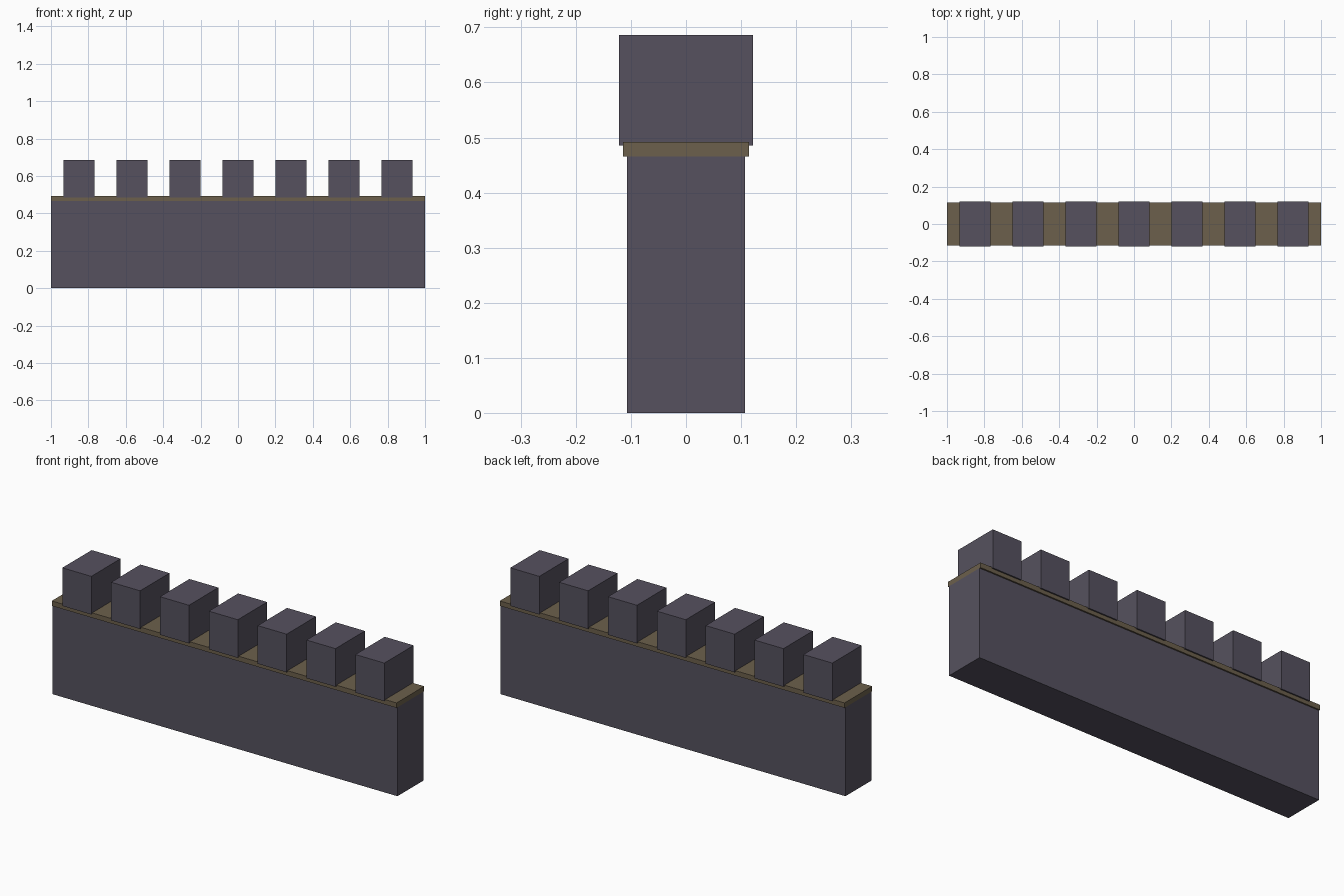
import bpy

if "Cube" in bpy.data.objects:
    bpy.data.objects.remove(bpy.data.objects["Cube"])

def material(name, rgb):
    m = bpy.data.materials.new(name)
    m.diffuse_color = (*rgb, 1.0)
    m.use_nodes = True
    m.node_tree.nodes["Principled BSDF"].inputs["Base Color"].default_value = m.diffuse_color
    return m

stone = material("dark_stone", (0.092, 0.083, 0.114))
wood = material("brown_trim", (0.15, 0.117, 0.072))

def box(name, x, width, depth, z0, z1, mat):
    bpy.ops.mesh.primitive_cube_add(size=1, location=(x, 0, (z0 + z1) / 2))
    ob = bpy.context.object
    ob.name = name
    ob.scale = (width, depth, z1 - z0)
    bpy.ops.object.transform_apply(location=False, rotation=False, scale=True)
    ob.data.materials.append(mat)
    return ob

# Main wall and the ledge on top of it
box("wall", 0, 2.0, 0.214, 0.0, 0.466, stone)
box("ledge", 0, 2.0, 0.229, 0.466, 0.492, wood)

# Row of battlements, slightly sunk into the ledge
COUNT, REACH = 7, 0.85
for i in range(COUNT):
    x = -REACH + 2 * REACH * i / (COUNT - 1)
    box(f"battlement_{i + 1}", x, 0.168, 0.243, 0.486, 0.686, stone)
